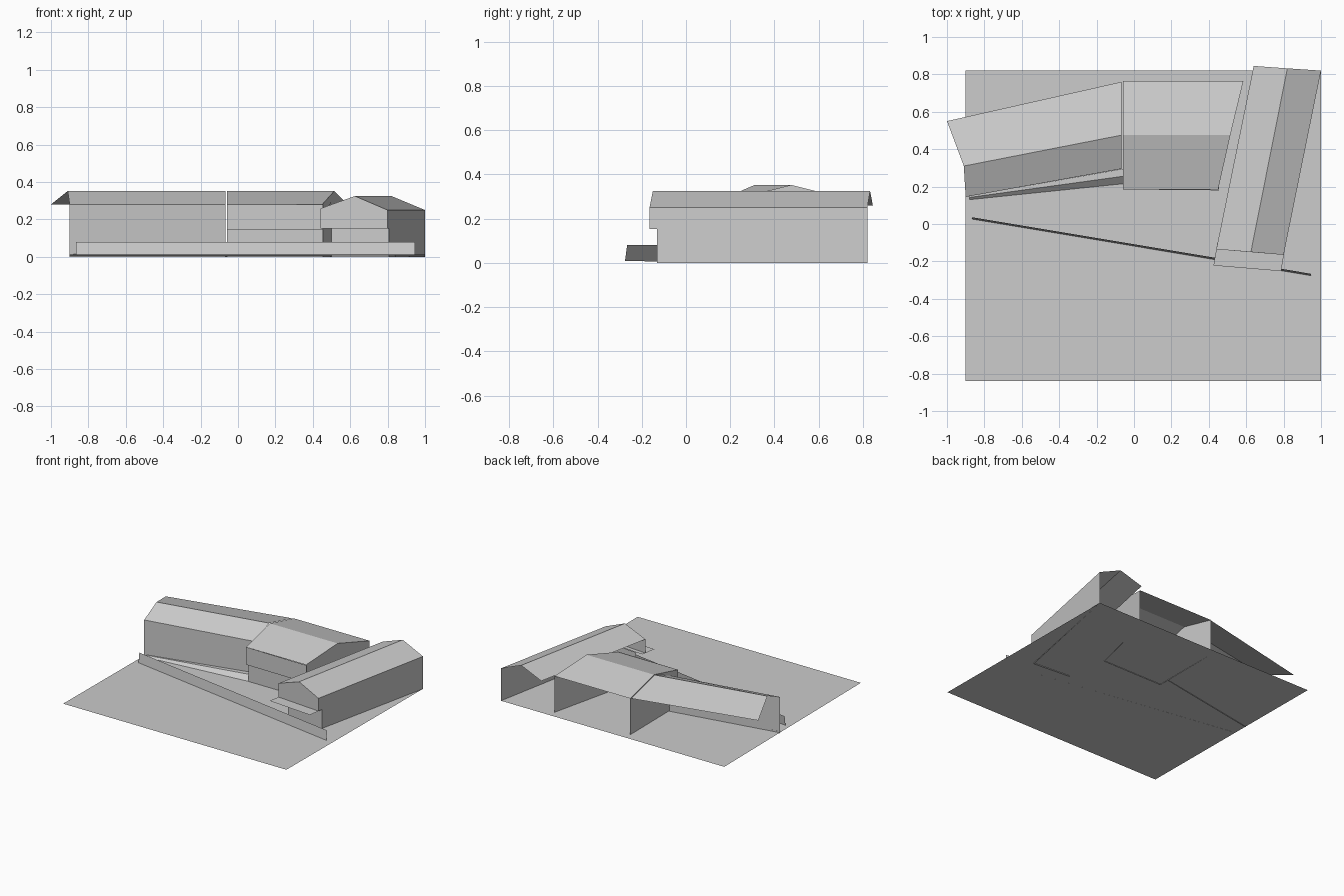
import bpy
import bmesh
from mathutils import Vector

cube = bpy.data.objects.get("Cube")
if cube:
    bpy.data.objects.remove(cube, do_unlink=True)

grey = bpy.data.materials.new("light_grey")
grey.use_nodes = True
tone = (0.6, 0.6, 0.6, 1)
grey.diffuse_color = tone
grey.node_tree.nodes["Principled BSDF"].inputs["Base Color"].default_value = tone


def strip(name, first, second, facing):
    """Skin two matching rows of points with flat faces turned towards facing."""
    bm = bmesh.new()
    a = [bm.verts.new(p) for p in first]
    b = [bm.verts.new(p) for p in second]
    for i in range(len(a) - 1):
        bm.faces.new((a[i], a[i + 1], b[i + 1], b[i]))
    finish(name, bm, facing)


def panel(name, points, facing):
    """One flat polygon."""
    bm = bmesh.new()
    bm.faces.new([bm.verts.new(p) for p in points])
    finish(name, bm, facing)


def finish(name, bm, facing):
    bm.normal_update()
    for face in bm.faces:
        if face.normal.dot(Vector(facing)) < 0:
            face.normal_flip()
    mesh = bpy.data.meshes.new(name)
    bm.to_mesh(mesh)
    bm.free()
    mesh.materials.append(grey)
    bpy.context.collection.objects.link(bpy.data.objects.new(name, mesh))


def wall(name, start, end, low, high, facing):
    """Upright wall between two plan points."""
    strip(name, [(*start, low), (*end, low)], [(*start, high), (*end, high)], facing)


UP, FRONT, RIGHT = (0, 0, 1), (0, -1, 0), (1, 0, 0)
EAVE, RIDGE = 0.28, 0.352
JOIN = -0.06

# Ground, with a very slight fall towards the back
panel("ground", [(-0.9, -0.84, 0.012), (1, -0.84, 0.012), (1, 0.82, 0), (-0.9, 0.82, 0)], UP)

# West wing: open at the back and the outer end
strip("west_roof",
      [(-1, 0.55, EAVE), (-0.91, 0.31, RIDGE), (-0.9, 0.145, EAVE)],
      [(JOIN - 0.007, 0.76, EAVE), (JOIN - 0.007, 0.475, RIDGE), (JOIN - 0.007, 0.295, EAVE)], UP)
wall("west_front_wall", (-0.9, 0.145), (JOIN - 0.007, 0.295), 0, EAVE, FRONT)

# Narrow bank in front of the west wing
strip("west_bank",
      [(-0.88, 0.13, 0.005), (-0.88, 0.142, 0.015), (-0.88, 0.149, 0.015)],
      [(JOIN, 0.215, 0.005), (JOIN, 0.255, 0.04), (JOIN, 0.295, 0.04)], UP)

# Middle wing: gable walls on both ends, open at the back
ends = {
    "west": [(JOIN, 0.765, EAVE), (JOIN, 0.475, RIDGE), (JOIN, 0.185, EAVE)],
    "east": [(0.585, 0.765, EAVE), (0.515, 0.475, RIDGE), (0.45, 0.185, EAVE)],
}
strip("middle_roof", ends["west"], ends["east"], UP)
for side, facing in (("west", (-1, 0, 0)), ("east", RIGHT)):
    back, ridge, front = ends[side]
    step = 0.03
    panel("middle_" + side + "_gable",
          [back, ridge, front, (front[0], front[1], 0.145),
           (front[0], front[1] + step, 0.145), (front[0], front[1] + step, 0),
           (back[0], back[1], 0)], facing)
wall("middle_upper_wall", (JOIN, 0.185), (0.455, 0.18), 0.145, EAVE, FRONT)
wall("middle_lower_wall", (JOIN, 0.215), (0.455, 0.215), 0, 0.145, FRONT)
panel("middle_soffit", [(JOIN, 0.185, 0.145), (0.455, 0.18, 0.145),
                        (0.455, 0.215, 0.145), (JOIN, 0.215, 0.145)], (0, 0, -1))

# East wing: long gabled hall, open at the back and inner side
hall_front = [(0.44, -0.135, 0.258), (0.625, -0.15, 0.325), (0.8, -0.165, 0.25)]
hall_back = [(0.64, 0.845, 0.258), (0.82, 0.832, 0.325), (1, 0.82, 0.25)]
strip("east_roof", hall_front, hall_back, UP)
panel("east_front_gable", hall_front + [(0.8, -0.165, 0.152), (0.44, -0.135, 0.152)], FRONT)
panel("east_outer_wall",
      [(0.8, -0.165, 0.25), (1, 0.82, 0.25), (1, 0.82, 0),
       (0.807, -0.13, 0), (0.807, -0.13, 0.152), (0.8, -0.165, 0.152)], RIGHT)
wall("east_lower_wall", (0.5, -0.105), (0.807, -0.13), 0, 0.152, FRONT)

# Flat canopy over the hall entrance
panel("east_canopy", [(0.425, -0.222, 0.152), (0.787, -0.252, 0.152),
                      (0.807, -0.13, 0.152), (0.445, -0.105, 0.152)], UP)

# Long low leaning wall across the forecourt
strip("forecourt_wall",
      [(-0.865, 0.026, 0.005), (0.945, -0.276, 0.008)],
      [(-0.865, 0.036, 0.08), (0.945, -0.266, 0.08)], FRONT)
